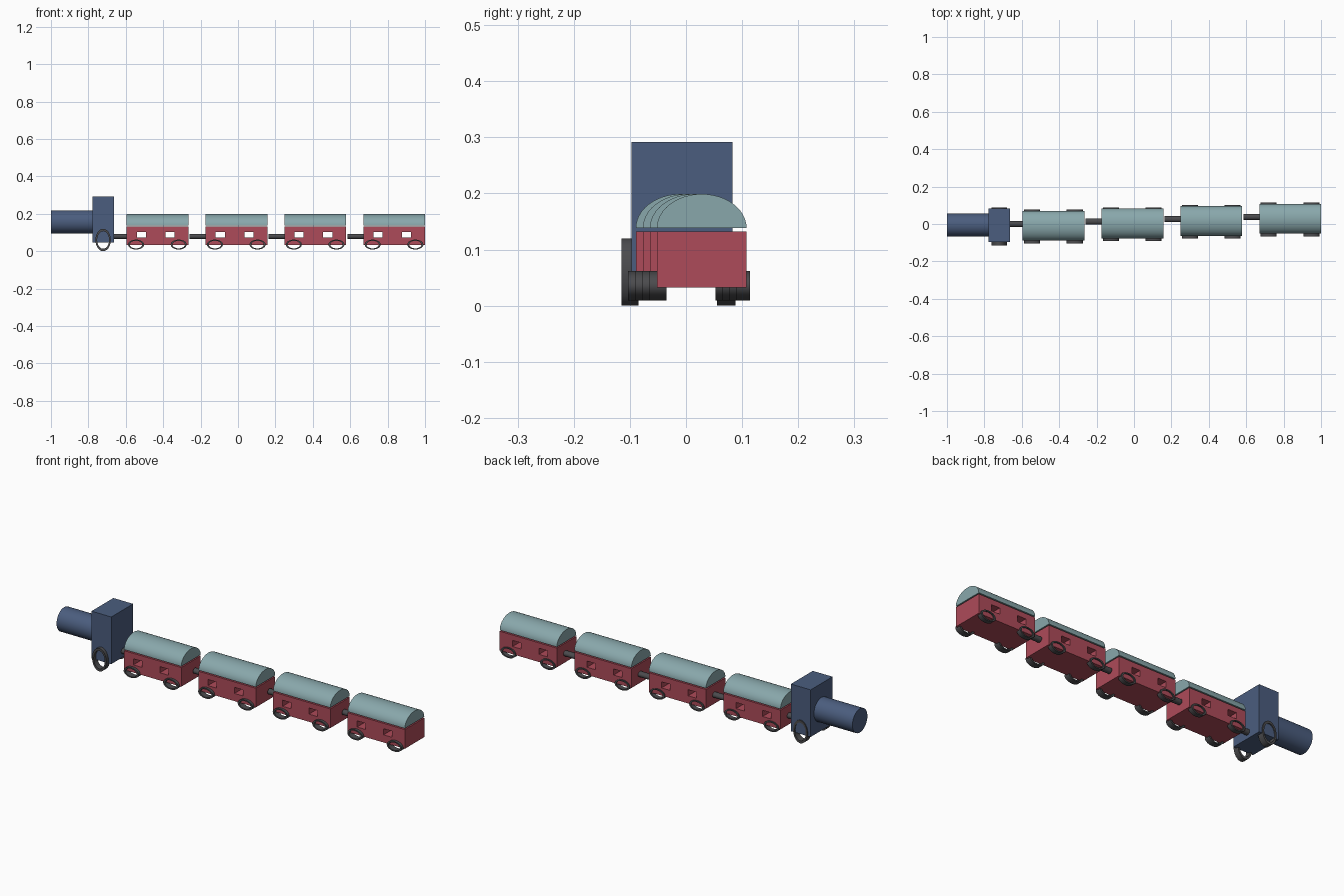
import bpy, bmesh, math

if "Cube" in bpy.data.objects:
    bpy.data.objects.remove(bpy.data.objects["Cube"])


def material(name, color):
    m = bpy.data.materials.new(name)
    m.diffuse_color = (*color, 1)
    m.use_nodes = True
    m.node_tree.nodes["Principled BSDF"].inputs["Base Color"].default_value = m.diffuse_color
    return m


BLUE = material("blue", (0.07, 0.11, 0.21))
RED = material("red", (0.42, 0.07, 0.10))
TEAL = material("teal", (0.25, 0.39, 0.41))
DARK = material("dark_grey", (0.07, 0.07, 0.075))


def finish(name, bm, mat, smooth=False):
    bmesh.ops.recalc_face_normals(bm, faces=bm.faces)
    me = bpy.data.meshes.new(name)
    bm.to_mesh(me)
    bm.free()
    ob = bpy.data.objects.new(name, me)
    bpy.context.collection.objects.link(ob)
    if mat:
        me.materials.append(mat)
    if smooth:
        bpy.ops.object.select_all(action='DESELECT')
        ob.select_set(True)
        bpy.context.view_layer.objects.active = ob
        bpy.ops.object.shade_smooth_by_angle(angle=math.radians(35))
    return ob


def box(name, x, y, z, mat):
    bm = bmesh.new()
    bmesh.ops.create_cube(bm, size=1)
    for v in bm.verts:
        v.co = [(a + b) / 2 + c * (b - a) for (a, b), c in zip((x, y, z), v.co)]
    return finish(name, bm, mat)


def x_prism(name, x, cy, cz, ry, rz, mat, sweep=2 * math.pi, n=32):
    """Elliptical section (full or half) extruded along x."""
    bm = bmesh.new()
    count = n if sweep > 6 else n + 1
    pts = [(cy + ry * math.cos(sweep * i / n), cz + rz * math.sin(sweep * i / n))
           for i in range(count)]
    face = bm.faces.new([bm.verts.new((x[0], *p)) for p in pts])
    ext = bmesh.ops.extrude_face_region(bm, geom=[face], use_keep_orig=True)
    for g in ext["geom"]:
        if isinstance(g, bmesh.types.BMVert):
            g.co.x = x[1]
    return finish(name, bm, mat, True)


def wheel(name, cx, cz, rx, rz, y, rim, n=32):
    """Hollow oval ring with its axis along y."""
    bm = bmesh.new()
    rings = []
    for yy, t in ((y[0], 0), (y[1], 0), (y[1], rim), (y[0], rim)):
        rings.append([bm.verts.new((cx + (rx - t) * math.cos(2 * math.pi * i / n), yy,
                                    cz + (rz - t * rz / rx) * math.sin(2 * math.pi * i / n)))
                      for i in range(n)])
    for k in range(4):
        a, b = rings[k], rings[(k + 1) % 4]
        for i in range(n):
            j = (i + 1) % n
            bm.faces.new((a[i], a[j], b[j], b[i]))
    return finish(name, bm, DARK, True)


# Locomotive
x_prism("boiler", (-1.0, -0.77), -0.006, 0.157, 0.062, 0.062, BLUE)
box("cab", (-0.778, -0.664), (-0.097, 0.083), (0.046, 0.292), BLUE)
for side, y in (("front", (-0.115, -0.085)), ("back", (0.055, 0.088))):
    wheel(f"engine_wheel_{side}", -0.721, 0.06, 0.041, 0.06, y, 0.009)

# Four carriages, each drifting slightly toward +y
for i in range(4):
    x0 = -0.595 + 0.4217 * i
    x1 = x0 + 0.33
    yc = -0.0095 + 0.0125 * i
    body = box(f"carriage_body_{i+1}", (x0, x1), (yc - 0.08, yc + 0.08), (0.032, 0.132), RED)
    # Window openings cut straight through
    for k, wx in enumerate((0.054, 0.207)):
        cut = box(f"window_cutter_{i+1}_{k+1}", (x0 + wx, x0 + wx + 0.049),
                  (yc - 0.2, yc + 0.2), (0.072, 0.104), None)
        cut.hide_render = True
        cut.hide_viewport = True
        mod = body.modifiers.new("window", 'BOOLEAN')
        mod.operation = 'DIFFERENCE'
        mod.solver = 'EXACT'
        mod.object = cut
    # Roof
    x_prism(f"carriage_roof_{i+1}", (x0, x1), yc, 0.138, 0.08, 0.061, TEAL, math.pi, 24)
    # Coupling
    x_prism(f"coupling_{i+1}", (x0 - 0.085, x0 + 0.003), yc + 0.01, 0.079, 0.016, 0.014, DARK)
    # Wheels
    for end, wx in (("a", 0.05), ("b", 0.278)):
        for side, y in (("front", (-0.094, -0.063)), ("back", (0.062, 0.086))):
            wheel(f"carriage_wheel_{side}_{end}_{i+1}", x0 + wx, 0.0355, 0.043, 0.0265,
                  (yc + y[0], yc + y[1]), 0.01)
